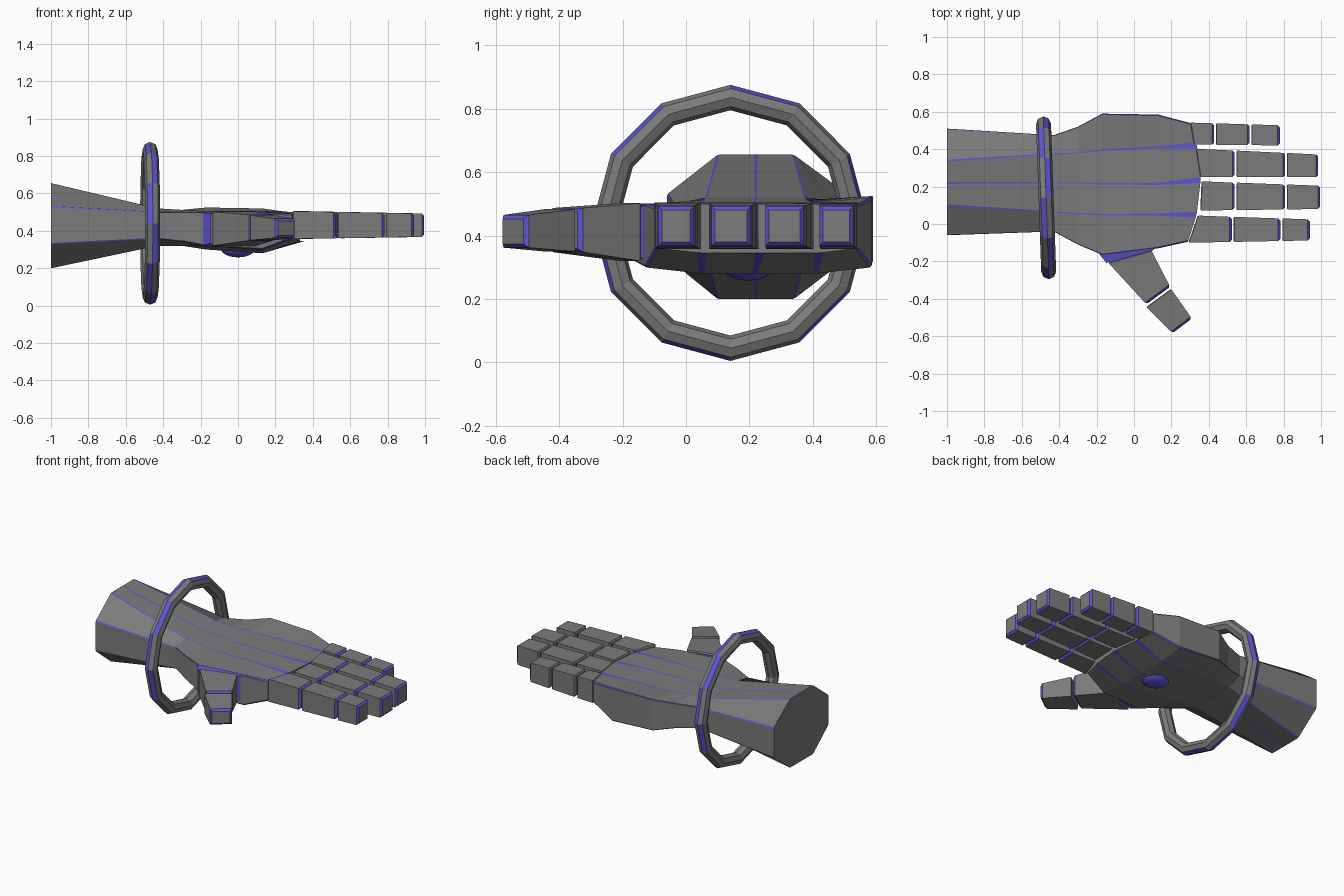
import bpy, bmesh, math
from mathutils import Vector, Matrix

if "Cube" in bpy.data.objects:
    bpy.data.objects.remove(bpy.data.objects["Cube"])


def material(name, color):
    m = bpy.data.materials.new(name)
    m.diffuse_color = (*color, 1)
    m.use_nodes = True
    m.node_tree.nodes["Principled BSDF"].inputs["Base Color"].default_value = m.diffuse_color
    return m


GREY = material("dark grey", (0.2, 0.2, 0.2))
BLUE = material("glow blue", (0.11, 0.09, 0.65))


def finish(bm, name, smooth=False):
    bmesh.ops.recalc_face_normals(bm, faces=bm.faces)
    me = bpy.data.meshes.new(name)
    bm.to_mesh(me)
    bm.free()
    me.materials.append(GREY)
    me.materials.append(BLUE)
    ob = bpy.data.objects.new(name, me)
    bpy.context.collection.objects.link(ob)
    for p in me.polygons:
        p.use_smooth = smooth
    return ob


def loft(name, rings, rule):
    """Skin closed rings and cap both ends; rule(row, column) gives the material."""
    bm = bmesh.new()
    vs = [[bm.verts.new(p) for p in r] for r in rings]
    n = len(rings[0])
    for i in range(len(vs) - 1):
        for j in range(n):
            k = (j + 1) % n
            f = bm.faces.new((vs[i][j], vs[i][k], vs[i + 1][k], vs[i + 1][j]))
            f.material_index = rule(i, j)
    bm.faces.new(vs[0])
    bm.faces.new(vs[-1])
    return finish(bm, name)


# Forearm and palm: ten-cornered sections, each corner cut by a thin blue strip
# x, side y low/high, ridge y a/b/c, z top, z upper side low/high, z lower side, z bottom, strip
SECTIONS = [
    (-1.00, -.06, .51, .10, .22, .34, .655, .53, .53, .33, .20, .010),
    (-0.43, -.04, .475, .065, .22, .375, .520, .50, .50, .36, .32, .006),
    (-0.30, -.11, .52, .055, .22, .38, .512, .50, .505, .345, .32, .006),
    (-0.17, -.165, .59, .05, .215, .395, .505, .50, .525, .32, .30, .007),
    (0.13, -.13, .585, .05, .215, .41, .505, .50, .52, .30, .28, .012),
    (0.33, -.095, .54, .05, .235, .42, .500, .49, .495, .36, .345, .030),
]
rings = []
for s in SECTIONS:
    x, yl, yr, a, b, c, zt, zl, zr, zs, zb, w = s
    pts = [(yl, zs), (yl, zl), (a, zt), (b, zt), (c, zt),
           (yr, zr), (yr, zs), (c, zb), (b, zb), (a, zb)]
    ring = []
    for i, p in enumerate(pts):
        p = Vector(p)
        width = min(w, .014) if i in (0, 1, 5, 6) else w
        for q in (pts[i - 1], pts[(i + 1) % 10]):
            v = p + (Vector(q) - p).normalized() * width / 2
            # knuckle end is curved
            px = .355 - .6 * (v.x - .24) ** 2 if s is SECTIONS[-1] else x
            ring.append((px, v.x, v.y))
    rings.append(ring)
loft("forearm_and_palm", rings, lambda i, j: int(j % 2 == 0))


def digit_segment(name, start, end):
    """Tapered block between two (left, right, z low, z high) ends, blue bevel on the far end."""
    def ring(e, inset=0, push=0):
        l, r, z0, z1 = Vector(e[0]), Vector(e[1]), e[2], e[3]
        d = (r - l).normalized()
        out = Vector((-d.y, d.x)) * push
        l, r = l + d * inset + out, r - d * inset + out
        return [(l.x, l.y, z0 + inset), (r.x, r.y, z0 + inset),
                (r.x, r.y, z1 - inset), (l.x, l.y, z1 - inset)]
    loft(name, [ring(start, .006, -.004), ring(start), ring(end, 0, -.012), ring(end, .012)],
         lambda i, j: int(i == 2))


# Fingers: y low/high at base, y low/high at tip, x of base at both edges, joints, tip
FINGERS = {
    "index_finger": (-.10, .045, -.088, .025, .295, .345, .53, .79, .94),
    "middle_finger": (.072, .228, .08, .205, .358, .365, .545, .815, .995),
    "ring_finger": (.252, .402, .25, .372, .358, .335, .545, .815, .985),
    "little_finger": (.425, .542, .42, .528, .325, .305, .435, .625, .78),
}
for name, (y0, y1, t0, t1, xa, xb, j1, j2, tip) in FINGERS.items():
    xs = [(xa + xb) / 2, j1, j2, tip]

    def end(x, xl=None, xr=None):
        f = (x - xs[0]) / (tip - xs[0])
        lo, hi = y0 + (t0 - y0) * f, y1 + (t1 - y1) * f
        # ends run from high y to low y, so "forward" is +x
        return ((x if xl is None else xl, hi), (x if xr is None else xr, lo),
                .357 + .01 * f, .505 - .012 * f)
    for k in range(3):
        st = end(xs[0], xb, xa) if k == 0 else end(xs[k] + .007)
        digit_segment(f"{name}_{k + 1}", st, end(xs[k + 1] - (.007 if k < 2 else 0)))

# Thumb and its blue socket
digit_segment("thumb_1", ((.095, -.145), (-.135, -.21), .32, .502),
              ((.195, -.335), (.065, -.43), .348, .487))
digit_segment("thumb_2", ((.20, -.35), (.068, -.447), .35, .483),
              ((.31, -.505), (.205, -.585), .362, .465))
loft("thumb_socket",
     [[(-.19, -.155, z), (.12, -.125, z), (.10, -.142, z2), (-.145, -.208, z2)][k]
      for z, z2 in ((.325, .33), (.50, .492)) for k in range(4)] and
     [[(-.19, -.155, .325), (.12, -.125, .325), (.12, -.125, .498), (-.19, -.155, .498)],
      [(-.148, -.208, .33), (.10, -.142, .33), (.10, -.142, .49), (-.148, -.208, .49)]],
     lambda i, j: 1)

# Wrist hoop: twelve straight lengths, blue outer facet on alternating sides
bm = bmesh.new()
tilt = Matrix.Translation((-.47, .14, .44)) @ Matrix.Rotation(math.radians(2), 4, 'Z')
R, r, N, M = .395, .04, 12, 8
grid = []
for i in range(N):
    a = math.tau * i / N
    row = []
    for j in range(M):
        b = math.tau * j / M
        d = R + r * math.cos(b)
        row.append(bm.verts.new(tilt @ Vector((r * math.sin(b), d * math.sin(a), d * math.cos(a)))))
    grid.append(row)
for i in range(N):
    for j in range(M):
        n, m = (i + 1) % N, (j + 1) % M
        f = bm.faces.new((grid[i][j], grid[n][j], grid[n][m], grid[i][m]))
        f.material_index = int(j == (0 if i % 2 == 0 else M - 1))
finish(bm, "wrist_hoop")

# Palm emitter: blue dome under the palm
bm = bmesh.new()
bmesh.ops.create_uvsphere(bm, u_segments=24, v_segments=12, radius=1,
                          matrix=Matrix.Translation((0, .195, .303)) @ Matrix.Diagonal((.09, .08, .045, 1)))
for f in bm.faces:
    f.material_index = 1
finish(bm, "palm_emitter", True)
